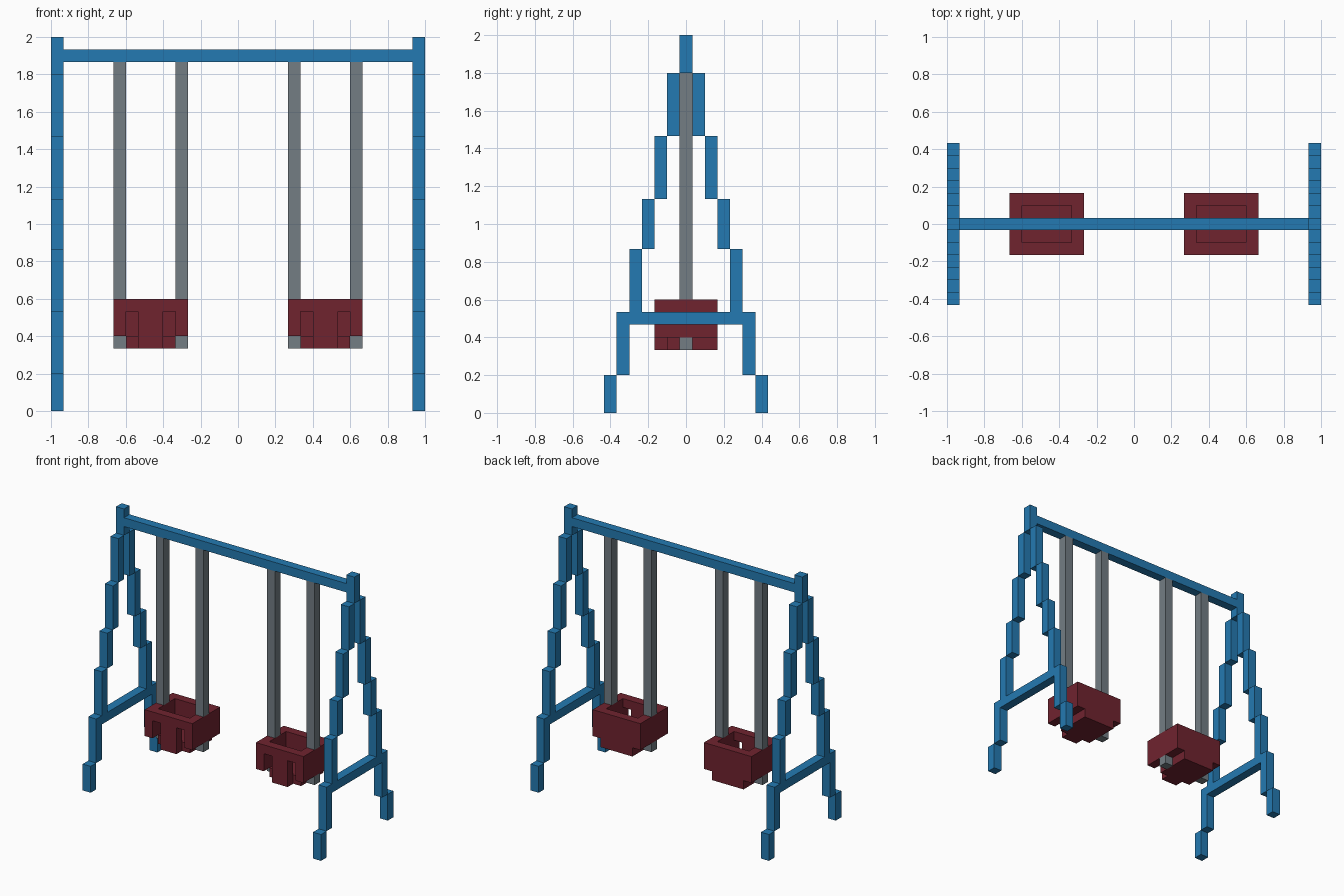
import bpy, bmesh
from mathutils import Vector

if "Cube" in bpy.data.objects:
    bpy.data.objects.remove(bpy.data.objects["Cube"])

U = 1 / 15  # block size


def material(name, rgb):
    lin = [((c / 255 + 0.055) / 1.055) ** 2.4 for c in rgb]
    m = bpy.data.materials.new(name)
    m.diffuse_color = (*lin, 1)
    m.use_nodes = True
    m.node_tree.nodes["Principled BSDF"].inputs["Base Color"].default_value = m.diffuse_color
    return m


BLUE = material("blue paint", (36, 122, 178))
RED = material("dark red plastic", (112, 35, 47))
GREY = material("grey chain", (115, 125, 132))


def blocks(name, boxes, mat, cx=0):
    """One object from boxes (x0, x1, y0, y1, z0, z1) in block units."""
    bm = bmesh.new()
    for x0, x1, y0, y1, z0, z1 in boxes:
        size = Vector((x1 - x0, y1 - y0, z1 - z0))
        mid = Vector((x0 + x1 + 2 * cx, y0 + y1, z0 + z1)) / 2
        for v in bmesh.ops.create_cube(bm, size=1)["verts"]:
            v.co = (v.co * size + mid) * U
    me = bpy.data.meshes.new(name)
    bm.to_mesh(me)
    bm.free()
    me.materials.append(mat)
    ob = bpy.data.objects.new(name, me)
    bpy.context.collection.objects.link(ob)


# stepped A-frames at both ends
STEPS = [0, 3, 8, 13, 17, 22, 27]
for side, x in (("left", -15), ("right", 14)):
    for end, s in (("front", -1), ("back", 1)):
        leg = []
        for i in range(6):
            y = s * (6 - i)
            leg.append((x, x + 1, y - 0.5, y + 0.5, STEPS[i], STEPS[i + 1]))
        blocks(f"{side}_{end}_leg", leg, BLUE)
    blocks(f"{side}_top_post", [(x, x + 1, -0.5, 0.5, 27, 30)], BLUE)
    blocks(f"{side}_crossbar", [(x, x + 1, -4.5, 4.5, 7, 8)], BLUE)

# top beam
blocks("top_beam", [(-14, 14, -0.5, 0.5, 28, 29)], BLUE)

# bucket swings
for side, cx in (("left", -7), ("right", 7)):
    blocks(f"{side}_seat", [
        (-3, -2, -2.5, 2.5, 6, 9),      # side walls
        (2, 3, -2.5, 2.5, 6, 9),
        (-2, 2, 1.5, 2.5, 5, 9),        # back wall
        (-2, 2, -2.5, -1.5, 8, 9),      # front rim above leg holes
        (-1, 1, -2.5, -1.5, 5, 8),      # front divider
        (-2, 2, -1.5, 1.5, 5, 6),       # floor
    ], RED, cx)
    ends = [(-3, -2), (2, 3)]
    blocks(f"{side}_chains", [(a, b, -0.5, 0.5, 9, 28) for a, b in ends], GREY, cx)
    blocks(f"{side}_chain_ends", [(a, b, -0.5, 0.5, 5, 6) for a, b in ends], GREY, cx)
